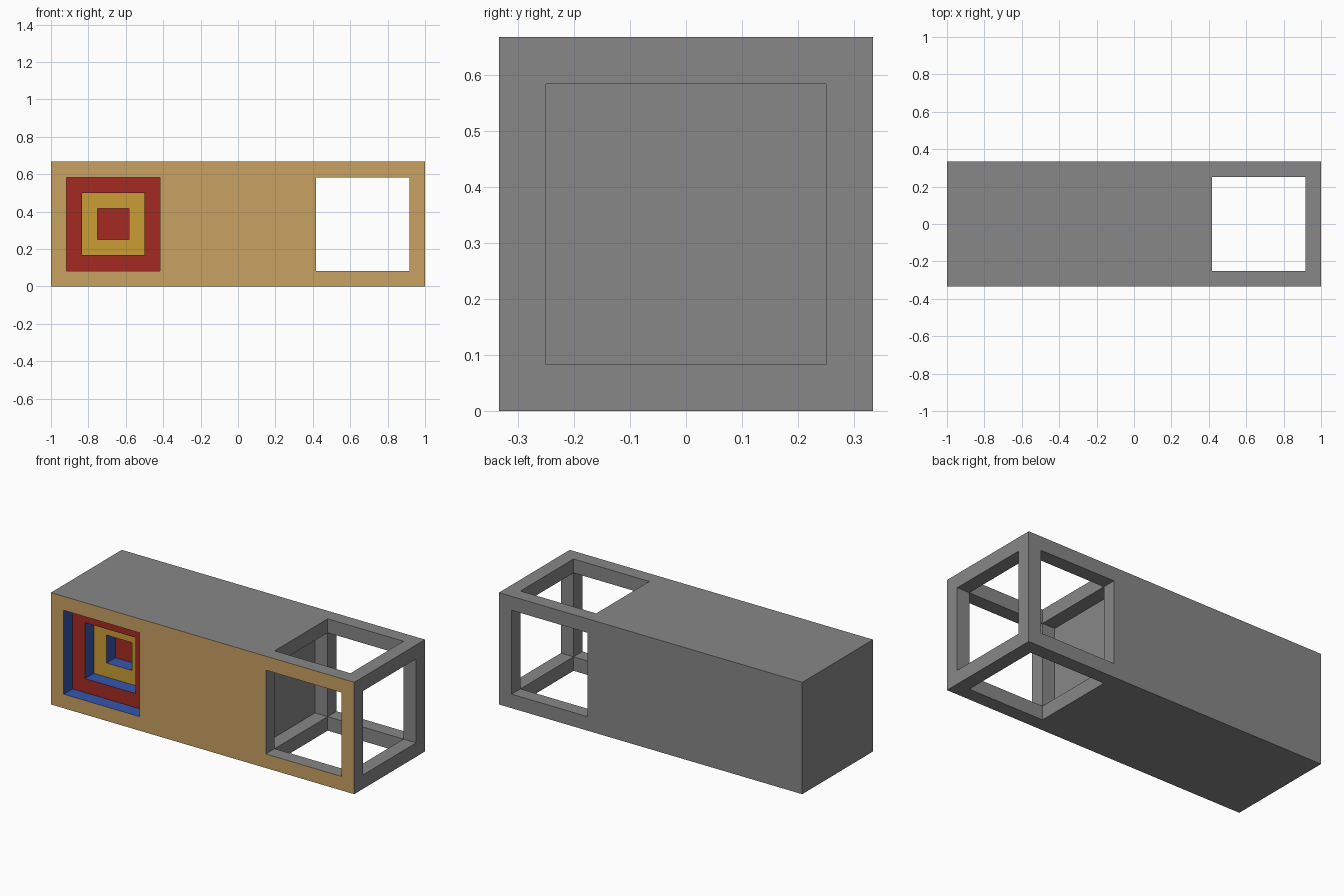
import bpy
import bmesh
from mathutils import Vector

U = 1 / 12  # one frame-bar thickness

default = bpy.data.objects.get("Cube")
if default:
    bpy.data.objects.remove(default, do_unlink=True)


def material(name, rgb):
    """Flat material from display colour values."""
    lin = [((c / 255 + 0.055) / 1.055) ** 2.4 for c in rgb] + [1]
    m = bpy.data.materials.new(name)
    m.use_nodes = True
    m.diffuse_color = lin
    m.node_tree.nodes["Principled BSDF"].inputs["Base Color"].default_value = lin
    return m


def box(name, lo, hi):
    """Box between two corners given in bar units."""
    lo, hi = Vector(lo) * U, Vector(hi) * U
    bm = bmesh.new()
    bmesh.ops.create_cube(bm, size=1)
    for v in bm.verts:
        v.co = Vector(a + (b - a) * (c + 0.5) for a, b, c in zip(lo, hi, v.co))
    mesh = bpy.data.meshes.new(name)
    bm.to_mesh(mesh)
    bm.free()
    ob = bpy.data.objects.new(name, mesh)
    bpy.context.collection.objects.link(ob)
    return ob


def cut(target, lo, hi):
    """Subtract a box from the target."""
    cutter = box("cutter", lo, hi)
    cutter.hide_render = True
    mod = target.modifiers.new("cut", 'BOOLEAN')
    mod.operation = 'DIFFERENCE'
    mod.solver = 'EXACT'
    mod.object = cutter
    bpy.context.view_layer.objects.active = target
    bpy.ops.object.modifier_apply(modifier=mod.name)
    bpy.data.objects.remove(cutter, do_unlink=True)


# Long block
block = box("block_with_open_frame", (-12, -4, 0), (12, 4, 8))

# Open cube frame: hollow it from the end, then through front-back and top-bottom
cut(block, (4, -3, 1), (13, 3, 7))
cut(block, (5, -5, 1), (11, 5, 7))
cut(block, (5, -3, -1), (11, 3, 9))

# Stepped square target sunk into the front
for depth in (1, 2, 3):
    r = 4 - depth
    cut(block, (-8 - r, -5, 4 - r), (-8 + r, depth - 4, 4 + r))

# Colours
GREY, TAN, RED, YELLOW, BLUE = range(5)
block.data.materials.clear()
for name, rgb in (("grey", (135, 135, 135)), ("tan", (201, 161, 97)),
                  ("red", (165, 42, 34)), ("yellow", (202, 157, 53)),
                  ("blue", (54, 86, 174))):
    block.data.materials.append(material(name, rgb))

front_layers = {0: TAN, 1: RED, 2: YELLOW, 3: RED}
for f in block.data.polygons:
    c = f.center / U
    in_target = abs(c.x + 8) < 3.1 and abs(c.z - 4) < 3.1
    f.material_index = GREY
    if f.normal.y < -0.9:
        f.material_index = front_layers.get(round(c.y + 4), GREY)
    elif in_target and abs(f.normal.y) < 0.5:
        f.material_index = BLUE
    f.use_smooth = False
